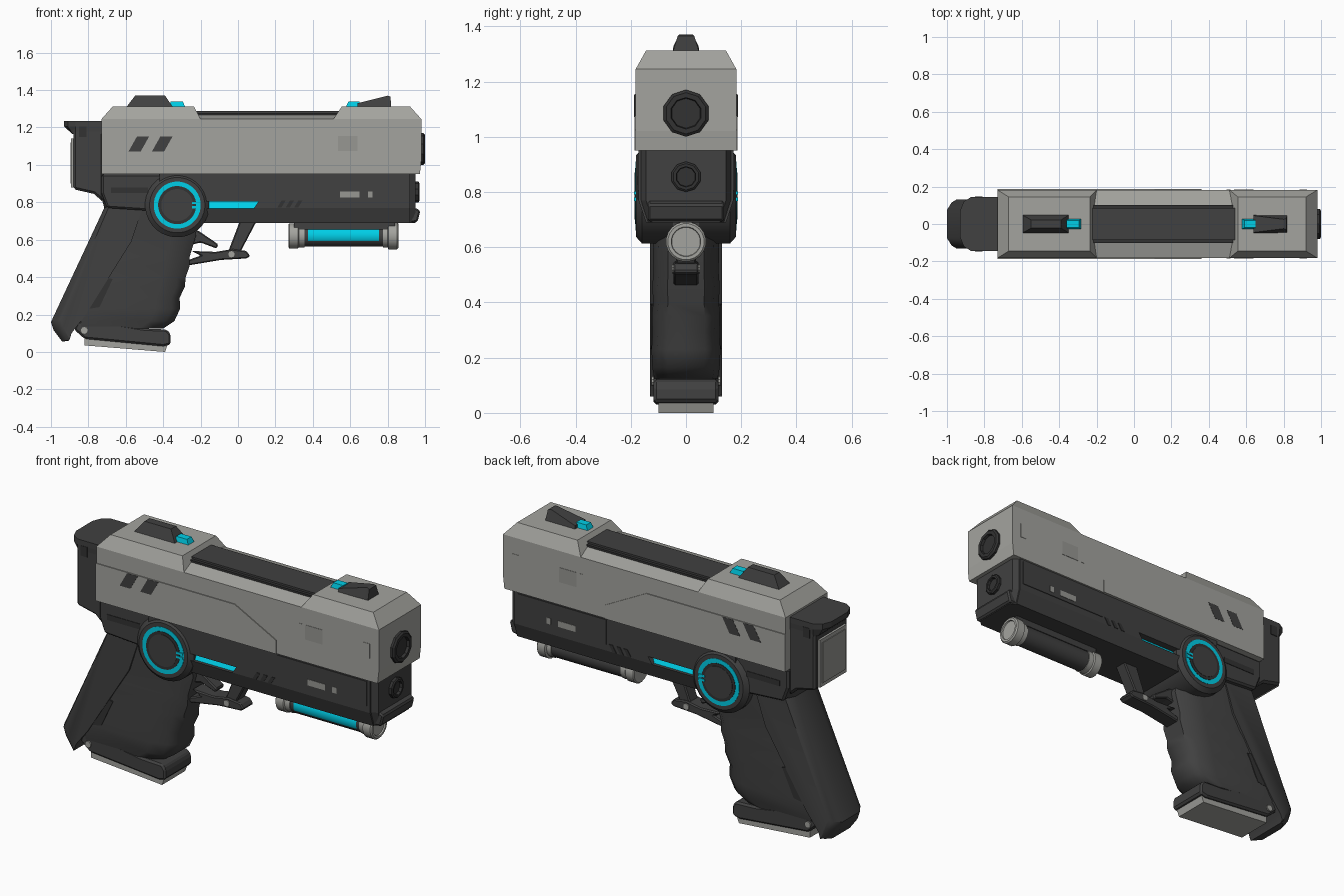
import bpy, bmesh, math
from mathutils import Vector

if "Cube" in bpy.data.objects:
    bpy.data.objects.remove(bpy.data.objects["Cube"], do_unlink=True)


def material(name, r, g, b):
    m = bpy.data.materials.new(name)
    m.use_nodes = True
    m.diffuse_color = (r, g, b, 1)
    m.node_tree.nodes["Principled BSDF"].inputs["Base Color"].default_value = (r, g, b, 1)
    return m


LIGHT = material("light_grey", .37, .37, .345)
MID = material("mid_grey", .31, .31, .29)
DARK = material("dark_grey", .052, .052, .052)
BLACK = material("near_black", .032, .032, .032)
CYAN = material("cyan", 0, .62, .8)


def loft(name, rings, mat, bevel=0, smooth=0):
    """Skin equal-length rings of points and cap both ends."""
    bm = bmesh.new()
    rows = [[bm.verts.new(p) for p in ring] for ring in rings]
    n = len(rows[0])
    for a, b in zip(rows, rows[1:]):
        for i in range(n):
            j = (i + 1) % n
            bm.faces.new((a[i], a[j], b[j], b[i]))
    bm.faces.new(rows[0])
    bm.faces.new(rows[-1])
    bmesh.ops.recalc_face_normals(bm, faces=bm.faces)
    me = bpy.data.meshes.new(name)
    bm.to_mesh(me)
    bm.free()
    ob = bpy.data.objects.new(name, me)
    bpy.context.collection.objects.link(ob)
    me.materials.append(mat)
    if bevel:
        mod = ob.modifiers.new("Bevel", 'BEVEL')
        mod.width, mod.segments, mod.limit_method = bevel, 1, 'ANGLE'
    if smooth:
        bpy.ops.object.select_all(action='DESELECT')
        ob.select_set(True)
        bpy.context.view_layer.objects.active = ob
        bpy.ops.object.shade_smooth_by_angle(angle=math.radians(smooth))
    return ob


def prism(name, pts, y0, y1, mat, bevel=0):
    return loft(name, [[(x, y, z) for x, z in pts] for y in (y0, y1)], mat, bevel)


def sym(name, pts, half, mat, bevel=0):
    return prism(name, pts, -half, half, mat, bevel)


def rect(x0, x1, z0, z1):
    return [(x0, z0), (x1, z0), (x1, z1), (x0, z1)]


def plates(name, pts, y, thick, mat):
    """A thin plate on each side of the body."""
    for side, s in (("left", 1), ("right", -1)):
        prism(f"{name}_{side}", pts, s * (y - .003), s * (y + thick), mat)


def frustum(name, low, high, mat):
    """Each level is x0, x1, half width, z."""
    return loft(name, [[(x0, -h, z), (x1, -h, z), (x1, h, z), (x0, h, z)]
                       for x0, x1, h, z in (low, high)], mat)


def lathe(name, centre, axis, profile, mat, n=24, smooth=35):
    """Profile is (offset along axis, radius)."""
    rings = []
    for t, r in profile:
        ring = []
        for i in range(n):
            a = math.tau * (i + .5) / n
            u, v = r * math.cos(a), r * math.sin(a)
            ring.append(Vector(centre) + Vector((t, u, v) if axis == 'x' else (u, t, v)))
        rings.append(ring)
    return loft(name, rings, mat, 0, smooth)


def cut(target, cutter):
    mod = target.modifiers.new("Cut", 'BOOLEAN')
    mod.object, mod.solver = cutter, 'EXACT'
    bpy.context.view_layer.objects.active = target
    bpy.ops.object.modifier_apply(modifier=mod.name)
    bpy.data.objects.remove(cutter, do_unlink=True)


# Slide: main body, raised blocks, sunken top rail
sym("slide", [(-.73, .95), (.972, .95), (.98, 1.02), (.98, 1.245), (-.73, 1.245)], .182, LIGHT)
frustum("rear_top_block", (-.73, -.2, .182, 1.245), (-.67, -.235, .145, 1.312), LIGHT)
frustum("front_top_block", (.51, .98, .182, 1.245), (.555, .92, .145, 1.312), LIGHT)
frustum("slide_shoulder", (-.25, .56, .182, 1.245), (-.25, .56, .1, 1.268), LIGHT)
sym("top_rail", rect(-.225, .54, 1.2, 1.288), .085, DARK)
for s in (-1, 1):
    prism("rail_edge", rect(-.22, .53, 1.2, 1.278), s * .085, s * .102, BLACK)

# Slide side details
plates("slide_panel", [(-.73, .95), (.36, .95), (.36, 1.025), (.11, 1.155), (-.73, 1.155)],
       .182, .005, LIGHT)
for i in range(2):
    x = -.585 + i * .125
    plates("slide_vent", [(x, 1.072), (x + .065, 1.072), (x + .11, 1.152), (x + .045, 1.152)],
           .182, .006, DARK)
plates("ejection_plate", rect(.535, .64, 1.075, 1.155), .182, .002, MID)
plates("ejection_bar", rect(.495, .515, 1.075, 1.155), .182, .002, LIGHT)
plates("muzzle_slot", rect(.885, .925, 1.075, 1.155), .182, .002, LIGHT)

# Sights
frustum("rear_sight", (-.6, -.345, .05, 1.305), (-.55, -.39, .022, 1.37), DARK)
frustum("rear_sight_light", (-.36, -.28, .027, 1.305), (-.36, -.295, .02, 1.338), CYAN)
loft("front_sight", [[(.64, -.05, 1.3), (.64, .05, 1.3), (.64, .045, 1.33), (.64, -.045, 1.33)],
                     [(.8, -.05, 1.3), (.8, .05, 1.3), (.8, .025, 1.37), (.8, -.025, 1.37)],
                     [(.82, -.05, 1.3), (.82, .05, 1.3), (.815, .03, 1.365), (.815, -.03, 1.365)]],
     DARK)
frustum("front_sight_light", (.575, .65, .027, 1.305), (.59, .65, .02, 1.338), CYAN)

# Muzzle and lower port, hollowed at the tip
lathe("muzzle", (0, 0, 1.085), 'x', [(.95, .085), (.992, .085), (1, .075), (1, .057), (.985, .054)],
      BLACK, 10, 0)
lathe("lower_port", (0, 0, .855), 'x', [(.9, .055), (.965, .055), (.97, .048), (.97, .037), (.955, .035)],
      BLACK, 10, 0)

# Frame with tapered underside, front lip and a groove on each side
section = [(-.172, .95), (-.172, .77), (-.145, .69), (.145, .69), (.172, .77), (.172, .95)]
frame = loft("frame", [[(x, y, z) for y, z in section] for x in (-.42, .92)], DARK)
groove = [(-.24, .768), (.085, .768), (.11, .805), (-.24, .805)]
for s in (-1, 1):
    cut(frame, prism("groove_cutter", groove, s * .12, s * .2, DARK))
    # Glow strip is a sloped floor facing up and outward
    loft("glow_stripe", [[(x, s * .11, .766), (x, s * .155, .766), (x + d, s * .132, .807),
                          (x + d, s * .11, .807)] for x, d in ((-.24, 0), (.086, .025))], CYAN)
loft("frame_front", [[(x, y * k, z) for y, z in section] for x, k in ((.91, .98), (.95, .84))], DARK)
sym("front_lip", [(.9, .69), (.96, .695), (.975, .755), (.95, .77), (.9, .77)], .138, DARK, .008)
sym("rear_frame", [(-.73, .95), (-.73, .85), (-.7, .77), (-.4, .75), (-.4, .95)], .16, DARK, .01)

# Rear hood with a flared top and back plate
sym("rear_hood", [(-.88, 1.21), (-.72, 1.21), (-.72, .8), (-.77, .845), (-.88, .87)],
    .143, DARK, .012)
plan = [(-.72, .145), (-.87, .145), (-.91, .12), (-.93, .07)]
outline = plan + [(x, -y) for x, y in reversed(plan)]
loft("hood_top", [[(max(x, -.885), y * .98, 1.165) for x, y in outline],
                  [(x, y, 1.205) for x, y in outline],
                  [(x, y, 1.235) for x, y in outline]], DARK)
plates("hood_slot", rect(-.85, -.81, 1.15, 1.205), .145, .002, BLACK)
sym("rear_plate", rect(-.892, -.86, .88, 1.14), .115, LIGHT)
sym("rear_plate_inset", rect(-.896, -.88, .9, 1.12), .097, MID)

# Frame side details
plates("frame_panel", rect(.36, .9, .805, .94), .172, .004, DARK)
plates("side_marker", rect(.545, .65, .825, .858), .176, .002, MID)
plates("side_marker_dot", rect(.695, .72, .825, .858), .176, .002, MID)
plates("rear_groove", rect(-.68, -.48, .85, .88), .16, .003, BLACK)
for i in range(3):
    x = .21 + i * .045
    plates("frame_vent", [(x, .772), (x + .022, .772), (x + .045, .81), (x + .023, .81)],
           .172, .003, BLACK)

# Round side hub with glowing ring
hub = (-.325, 0, .785)
lathe("hub", hub, 'y', [(-.181, .148), (-.16, .172), (.16, .172), (.181, .148)], DARK, 32)
for s in (-1, 1):
    lathe("hub_ring", hub, 'y', [(s * .17, .126), (s * .183, .126)], CYAN, 32)
    lathe("hub_core_gap", hub, 'y', [(s * .17, .102), (s * .185, .102)], BLACK, 32)
    lathe("hub_core", hub, 'y', [(s * .17, .086), (s * .187, .086)], DARK, 24)
    for z in (.768, .79):
        prism("hub_tick", rect(-.245, -.205, z, z + .012), s * .178, s * .188, CYAN)

# Grip: rounded sections with finger waves; rows are z, back, front, half width
rows = [(.82, -.68, -.26, .125), (.62, -.72, -.225, .12), (.51, -.74, -.258, .118),
        (.46, -.76, -.258, .122), (.4, -.78, -.28, .119), (.35, -.8, -.284, .124),
        (.29, -.81, -.312, .121), (.23, -.83, -.31, .125), (.165, -.84, -.34, .122),
        (.125, -.84, -.4, .115)]
loft("grip", [[(b, -h, z), (f - .13, -h, z), (f - .045, -h * .84, z), (f, -h * .55, z),
               (f, h * .55, z), (f - .045, h * .84, z), (f - .13, h, z), (b, h, z)]
              for z, b, f, h in rows], DARK, 0, 50)
plates("grip_inset", [(-.8, .23), (-.74, .24), (-.67, .39), (-.72, .4)], .122, .004, BLACK)

# Backstrap: third value says how far the point moves in on the chamfered sides
strap = [(-.74, .86, 0), (-.715, .77, .5), (-1, .16, 1), (-.985, .115, 1), (-.94, .055, .8),
         (-.905, .06, 0), (-.89, .1, 0), (-.82, .19, 0), (-.57, .59, 0), (-.5, .8, 0)]
loft("backstrap", [[(x + w * d, y, z + w * d * .3) for x, z, w in strap]
                   for y, d in ((-.13, .05), (-.115, .025), (-.075, 0),
                                (.075, 0), (.115, .025), (.13, .05))], DARK, 0, 30)

# Magazine base with pivot screws
sym("magazine_base", [(-.877, .12), (-.86, .16), (-.81, .175), (-.5, .125), (-.38, .12), (-.36, .095),
                      (-.36, .04), (-.4, .03), (-.82, .07)], .117, DARK, .01)
sym("magazine_plate", [(-.82, .075), (-.82, .035), (-.39, 0), (-.372, .05)], .1, LIGHT)
lathe("base_screw", (-.822, 0, .115), 'y', [(-.125, .018), (.125, .018)], LIGHT, 10)

# Trigger and guard
sym("trigger", [(-.27, .68), (-.2, .64), (-.105, .575), (-.115, .553), (-.2, .585), (-.26, .57)],
    .035, DARK, .006)
sym("guard_bar", [(-.27, .462), (-.09, .492), (.045, .5), (.065, .512), (.045, .54), (-.03, .55),
                  (-.12, .535), (-.25, .54), (-.2, .515), (-.27, .49)], .045, DARK, .006)
sym("guard_strut", [(-.055, .53), (.01, .7), (.1, .7), (.005, .52)], .036, DARK, .006)
lathe("guard_pin", (-.035, 0, .522), 'y', [(-.05, .017), (.05, .017)], LIGHT, 10)

# Energy tube under the barrel: dark shell with a cyan window on the front side
tube = lathe("energy_tube", (0, 0, .62), 'x', [(.32, .058), (.375, .058), (.755, .058), (.83, .058)],
             CYAN, 20)
tube.data.materials.append(DARK)
for f in tube.data.polygons:
    c = f.center
    f.material_index = 0 if .375 < c.x < .755 and .6 < c.z < .67 and c.y < 0 else 1
lathe("tube_rear_cap", (0, 0, .62), 'x', [(.27, .062), (.275, .068), (.32, .068), (.325, .062),
                                          (.355, .062)], LIGHT, 20)
lathe("tube_front_cap", (0, 0, .62), 'x', [(.775, .062), (.8, .062), (.805, .073), (.85, .073),
                                           (.857, .066), (.857, .054), (.85, .052)], LIGHT, 20)
sym("tube_mount", rect(.3, .84, .655, .7), .05, DARK)
